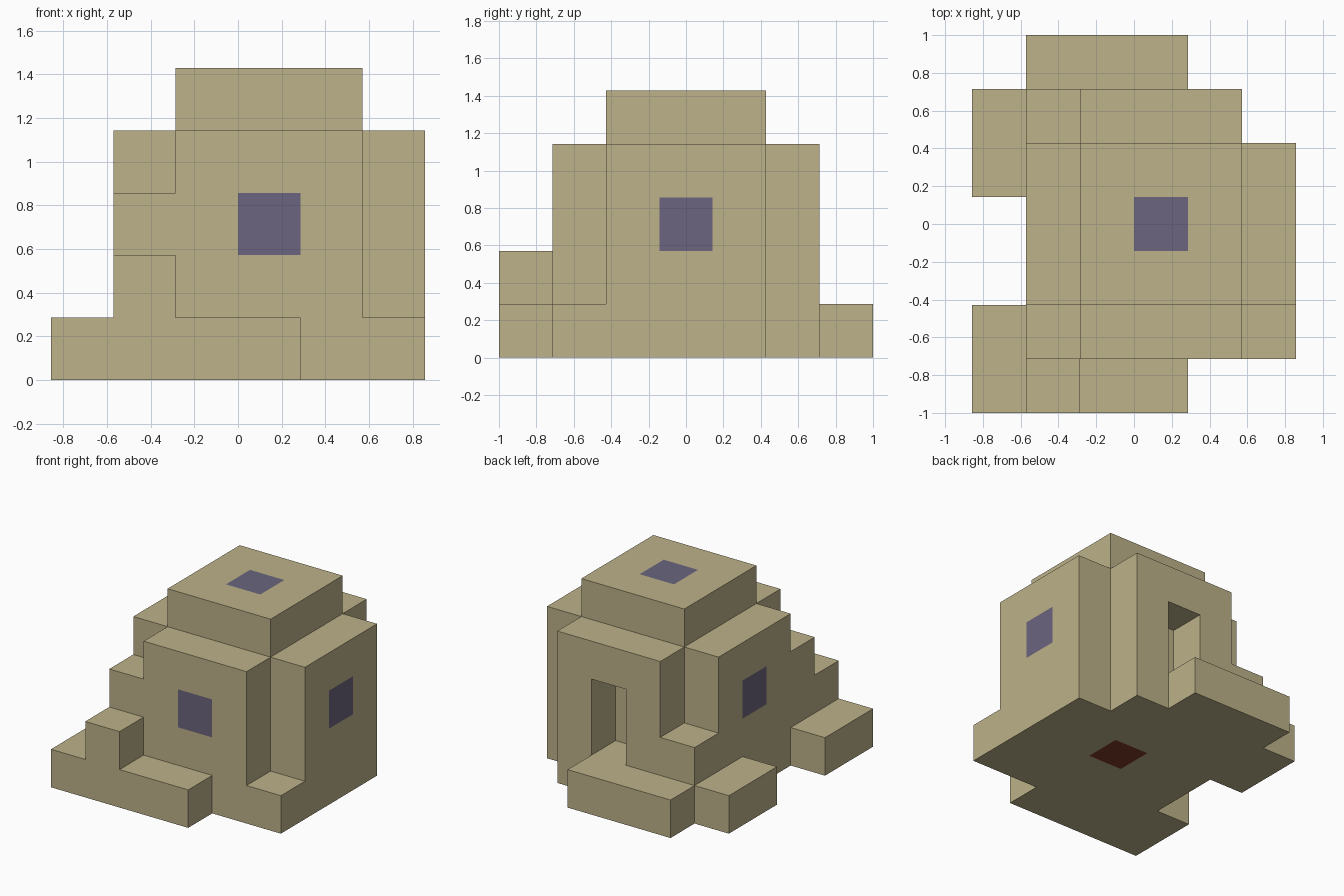
import bpy, bmesh
from mathutils import Vector
from itertools import product

default = bpy.data.objects.get("Cube")
if default:
    bpy.data.objects.remove(default, do_unlink=True)

CELL = 2 / 7                      # one building block
ORIGIN = Vector((-3, -3.5, 0))    # grid corner, in blocks
CENTRE = (3, 3, 2)                # middle block of the house


def material(name, colour):
    mat = bpy.data.materials.new(name)
    mat.use_nodes = True
    mat.diffuse_color = (*colour, 1)
    bsdf = next(n for n in mat.node_tree.nodes if n.type == 'BSDF_PRINCIPLED')
    bsdf.inputs["Base Color"].default_value = (*colour, 1)
    return mat


MATERIALS = [
    material("sandstone", (0.509, 0.445, 0.254)),
    material("window purple", (0.147, 0.130, 0.209)),
    material("floor red brown", (0.21, 0.044, 0.018)),
]


def box(x, y, z):
    """Blocks filling inclusive ranges along each axis."""
    return set(product(*(range(a, b + 1) for a, b in (x, y, z))))


# Each part is a set of blocks
PARTS = {
    "house_body": box((1, 5), (2, 4), (0, 3)),
    "roof_block": box((2, 4), (2, 4), (4, 4)),
    "front_wall": box((2, 4), (1, 1), (0, 3)),
    "back_wall": box((2, 4), (5, 5), (0, 3)) - box((3, 3), (5, 5), (1, 2)),
    "front_corner_step": box((5, 5), (1, 1), (0, 0)),
    "upper_stair": box((1, 1), (1, 1), (0, 2)),
    "lower_stair": box((1, 1), (0, 0), (0, 1)),
    "front_ledge": box((2, 3), (0, 0), (0, 0)),
    "side_landing": box((0, 0), (0, 1), (0, 0)),
    "back_corner_step": box((1, 1), (5, 5), (0, 1)),
    "back_side_ledge": box((0, 0), (4, 5), (0, 0)),
    "doorstep": box((1, 3), (6, 6), (0, 0)),
}
SOLID = set().union(*PARTS.values())


def face_colour(cell, axis, sign):
    """Windows and floor patch sit in line with the middle block."""
    centred = all(cell[i] == CENTRE[i] for i in range(3) if i != axis)
    if not centred or (axis, sign) == (1, 1):
        return 0
    return 2 if (axis, sign) == (2, -1) else 1


def build(name, cells):
    bm = bmesh.new()
    for cell in sorted(cells):
        for axis, sign in product(range(3), (-1, 1)):
            step = [0, 0, 0]
            step[axis] = sign
            if tuple(c + s for c, s in zip(cell, step)) in SOLID:
                continue          # touching blocks need no face
            normal = Vector(step)
            u = Vector([i == (axis + 1) % 3 for i in range(3)])
            v = normal.cross(u)
            mid = Vector(cell) + Vector((0.5, 0.5, 0.5)) + normal / 2 + ORIGIN
            corners = (-u - v, u - v, u + v, v - u)
            face = bm.faces.new([bm.verts.new((mid + c / 2) * CELL) for c in corners])
            face.material_index = face_colour(cell, axis, sign)
    # Weld blocks and merge flat areas, keeping colour borders
    bmesh.ops.remove_doubles(bm, verts=bm.verts, dist=0.001)
    bmesh.ops.dissolve_limit(bm, angle_limit=0.01, verts=bm.verts,
                             edges=bm.edges, delimit={'MATERIAL'})
    mesh = bpy.data.meshes.new(name)
    bm.to_mesh(mesh)
    bm.free()
    for mat in MATERIALS:
        mesh.materials.append(mat)
    bpy.context.collection.objects.link(bpy.data.objects.new(name, mesh))


for part, cells in PARTS.items():
    build(part, cells)
